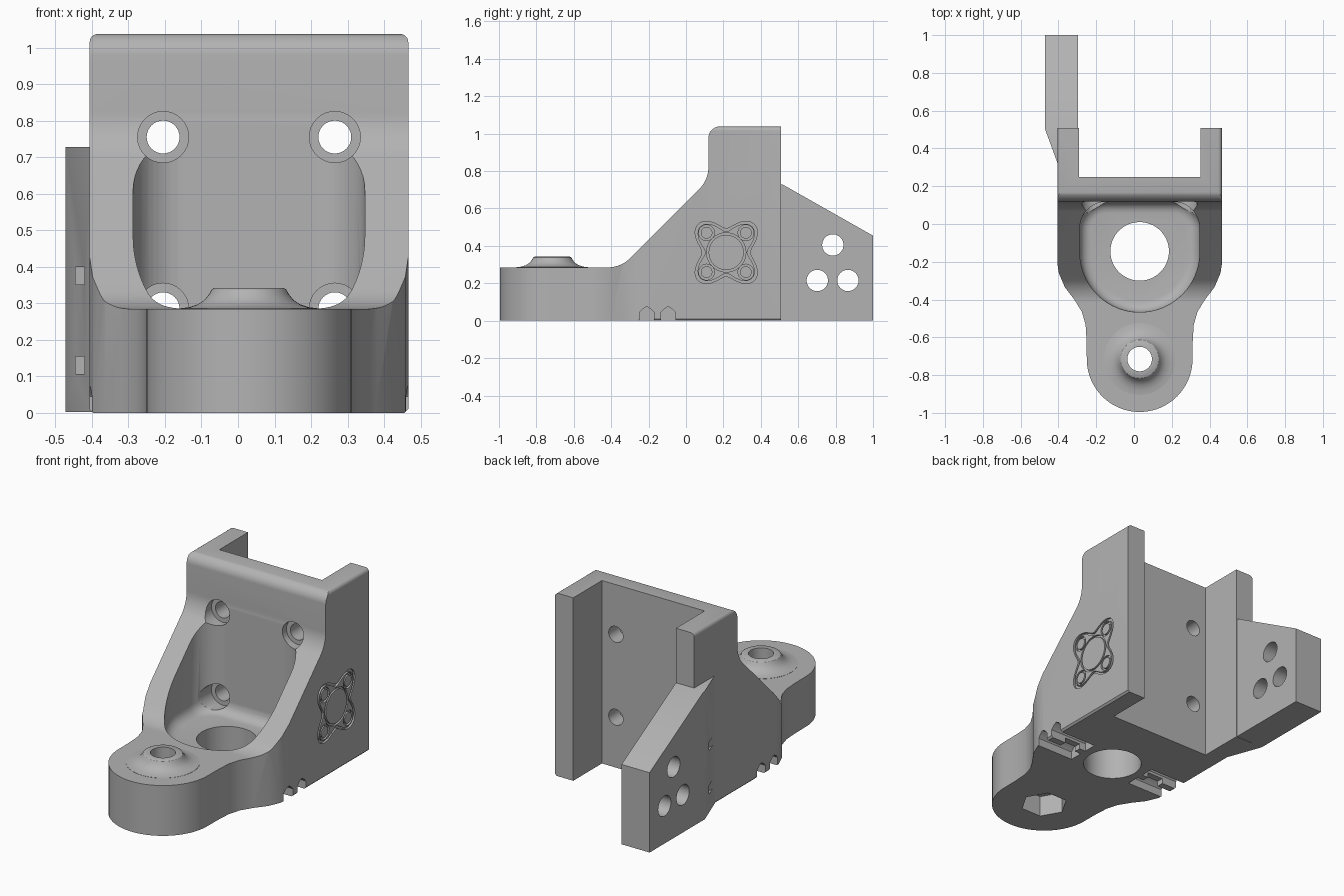
import bpy, bmesh
from math import sin, cos, pi, radians

if "Cube" in bpy.data.objects:
    bpy.data.objects.remove(bpy.data.objects["Cube"])

grey = bpy.data.materials.new("plain_grey")
grey.use_nodes = True
grey.diffuse_color = (0.45, 0.45, 0.45, 1)
grey.node_tree.nodes["Principled BSDF"].inputs["Base Color"].default_value = grey.diffuse_color

CX = 0.03            # middle of the body across x
HOLE_Y, BOSS_Y = -0.145, -0.715


def finish(name, bm):
    bmesh.ops.recalc_face_normals(bm, faces=bm.faces)
    mesh = bpy.data.meshes.new(name)
    bm.to_mesh(mesh)
    bm.free()
    mesh.materials.append(grey)
    ob = bpy.data.objects.new(name, mesh)
    bpy.context.collection.objects.link(ob)
    return ob


def place(axis, a, b, h):
    return {"x": (h, a, b), "y": (a, h, b), "z": (a, b, h)}[axis]


def prism(name, pts, axis, lo, hi, bevel=0):
    """Extrude a closed outline along an axis, optionally rounding the low end."""
    bm = bmesh.new()
    low = [bm.verts.new(place(axis, a, b, lo)) for a, b in pts]
    top = [bm.verts.new(place(axis, a, b, hi)) for a, b in pts]
    base = bm.faces.new(low)
    bm.faces.new(top)
    for i in range(len(pts)):
        j = (i + 1) % len(pts)
        bm.faces.new((low[i], low[j], top[j], top[i]))
    bmesh.ops.recalc_face_normals(bm, faces=bm.faces)
    if bevel:
        bmesh.ops.bevel(bm, geom=list(base.edges), offset=bevel, segments=5,
                        profile=0.5, affect='EDGES')
    return finish(name, bm)


def ring(name, a, b, outer, inner, lo, hi, n=64):
    """Tube along x with polar outlines, used for shallow grooves."""
    bm = bmesh.new()
    loops = []
    for fn, h in ((outer, lo), (outer, hi), (inner, hi), (inner, lo)):
        ang = [2 * pi * i / n for i in range(n)]
        loops.append([bm.verts.new((h, a + fn(t) * cos(t), b + fn(t) * sin(t))) for t in ang])
    for k in range(4):
        p, q = loops[k], loops[(k + 1) % 4]
        for i in range(n):
            j = (i + 1) % n
            bm.faces.new((p[i], p[j], q[j], q[i]))
    return finish(name, bm)


def lathe(name, x, y, prof, n=48):
    """Solid of revolution about a vertical axis."""
    bm = bmesh.new()
    loops = [[bm.verts.new((x + r * cos(2 * pi * i / n), y + r * sin(2 * pi * i / n), z))
              for i in range(n)] for r, z in prof]
    for p, q in zip(loops, loops[1:]):
        for i in range(n):
            j = (i + 1) % n
            bm.faces.new((p[i], p[j], q[j], q[i]))
    bm.faces.new(loops[0])
    bm.faces.new(loops[-1])
    return finish(name, bm)


def arc(a, b, r, start, end, n=10):
    return [(a + r * cos(radians(start + (end - start) * i / n)),
             b + r * sin(radians(start + (end - start) * i / n))) for i in range(n + 1)]


def circle(a, b, r, n=48):
    return arc(a, b, r, 0, 360, n)[:-1]


def rect(a0, a1, b0, b1):
    return [(a0, b0), (a1, b0), (a1, b1), (a0, b1)]


def combine(ob, other, op):
    mod = ob.modifiers.new("bool", 'BOOLEAN')
    mod.operation, mod.object, mod.solver = op, other, 'EXACT'
    deps = bpy.context.evaluated_depsgraph_get()
    mesh = bpy.data.meshes.new_from_object(ob.evaluated_get(deps))
    ob.modifiers.clear()
    ob.data = mesh
    bpy.data.objects.remove(other)


def cut(ob, other):
    combine(ob, other, 'DIFFERENCE')


def smooth(ob):
    bpy.ops.object.select_all(action='DESELECT')
    ob.select_set(True)
    bpy.context.view_layer.objects.active = ob
    bpy.ops.object.shade_smooth_by_angle(angle=radians(30))


# Body: plan outline, side profile and front outline intersected
flank = [(0.44, 0.6), (0.44, -0.18), (0.428, -0.26), (0.396, -0.335), (0.346, -0.4),
         (0.306, -0.465), (0.286, -0.535), (0.281, -0.62)]
nose = arc(0, BOSS_Y, 0.28, 0, -180, 40)
half = flank + nose + [(-x, y) for x, y in reversed(flank)]
body = prism("bracket_body", [(CX + x, y) for x, y in half], "z", -0.1, 1.2)

side = [(-1.1, -0.05), (-1.1, 0.285)]
side += arc(-0.418, 0.455, 0.17, -90, -45)
side += arc(-0.05, 0.823, 0.17, -45, 0)
side += arc(0.18, 0.978, 0.06, 180, 90)
side += [(0.507, 1.038), (0.507, -0.05)]
combine(body, prism("side_tool", side, "x", -1, 1), 'INTERSECT')

w = 0.436
front = [(CX - w + 0.01, 0), (CX + w - 0.01, 0), (CX + w, 0.01)]
front += arc(CX + w - 0.022, 1.015, 0.022, 0, 90, 6)
front += arc(CX - w + 0.022, 1.015, 0.022, 90, 180, 6) + [(CX - w, 0.01)]
combine(body, prism("front_tool", front, "y", -1.2, 1), 'INTERSECT')

# Flared boss on the arm
boss = [(0.19, 0.2), (0.19, 0.286), (0.165, 0.289), (0.14, 0.297), (0.122, 0.309),
        (0.109, 0.325), (0.102, 0.338), (0.095, 0.342)]
combine(body, lathe("boss_tool", CX, BOSS_Y, boss), 'UNION')

# Front pocket with rounded floor, and rear channel
pocket = arc(CX, -0.15, 0.317, 180, 360, 40)
pocket += arc(CX + 0.177, -0.022, 0.14, 0, 90, 12) + arc(CX - 0.177, -0.022, 0.14, 90, 180, 12)
cut(body, prism("pocket_tool", pocket, "z", 0.2, 0.95, bevel=0.06))
cut(body, prism("channel_tool", rect(-0.292, 0.352, 0.25, 0.7), "z", -0.2, 1.3))

# Large floor hole, boss bore and hexagonal nut trap
cut(body, prism("floor_hole_tool", circle(CX, HOLE_Y, 0.155, 64), "z", -0.1, 0.4))
cut(body, prism("bore_tool", circle(CX, BOSS_Y, 0.065), "z", -0.1, 0.5))
cut(body, prism("nut_tool", circle(CX, BOSS_Y, 0.125, 6), "z", -0.1, 0.12))

# Four counterbored mounting holes
for x in (CX - 0.235, CX + 0.235):
    for z in (0.285, 0.755):
        cut(body, prism("bolt_tool", circle(x, z, 0.045, 32), "y", 0.05, 0.4))
        cut(body, prism("seat_tool", circle(x, z, 0.07, 32), "y", -0.06, 0.155))

# Arched slots under both sides, linked by a shallow recess
for s in (-1, 1):
    x0, x1 = sorted((CX + s * 0.2, CX + s * 0.6))
    for y in (-0.21, -0.095):
        arch = [(y - 0.038, -0.1), (y + 0.038, -0.1), (y + 0.038, 0.045),
                (y + 0.022, 0.063), (y, 0.075), (y - 0.022, 0.063), (y - 0.038, 0.045)]
        cut(body, prism("slot_tool", arch, "x", x0, x1))
    x0, x1 = sorted((CX + s * 0.24, CX + s * 0.34))
    cut(body, prism("recess_tool", rect(x0, x1, -0.2, -0.1), "z", -0.1, 0.03))

# Shallow grooves on the left flank: lobed border, centre ring, corner rings
gy, gz, face = 0.215, 0.365, CX + w
lobe = lambda t: 0.17 - 0.042 * cos(4 * t)
cut(body, ring("groove_tool", gy, gz, lobe, lambda t: lobe(t) - 0.016, face - 0.012, face + 0.1, 96))
spots = [(0, 0, 0.105)] + [(a, b, 0.042) for a in (-0.105, 0.105) for b in (-0.105, 0.105)]
for a, b, r in spots:
    cut(body, ring("groove_tool", gy + a, gz + b, lambda t: r, lambda t: r - 0.011,
                   face - 0.012, face + 0.1, 40))
smooth(body)

# Rear side wing with tapered root
wing = prism("side_wing", [(-0.296, 1.0), (-0.472, 1.0), (-0.472, 0.505), (-0.4, 0.309),
                           (-0.296, 0.309)], "z", 0.002, 1)
slope = [(0.2, -0.1), (0.2, 0.728), (0.517, 0.728), (1.1, 0.398), (1.1, -0.1)]
combine(wing, prism("slope_tool", slope, "x", -1, 1), 'INTERSECT')
for y, z in ((0.785, 0.405), (0.702, 0.215), (0.866, 0.215)):
    cut(wing, prism("wing_hole_tool", circle(y, z, 0.057, 40), "x", -0.6, -0.2))
for z in (0.13, 0.375):
    cut(wing, prism("slit_tool", rect(-0.445, -0.42, z - 0.024, z + 0.024), "y", 0.25, 0.6))
smooth(wing)
